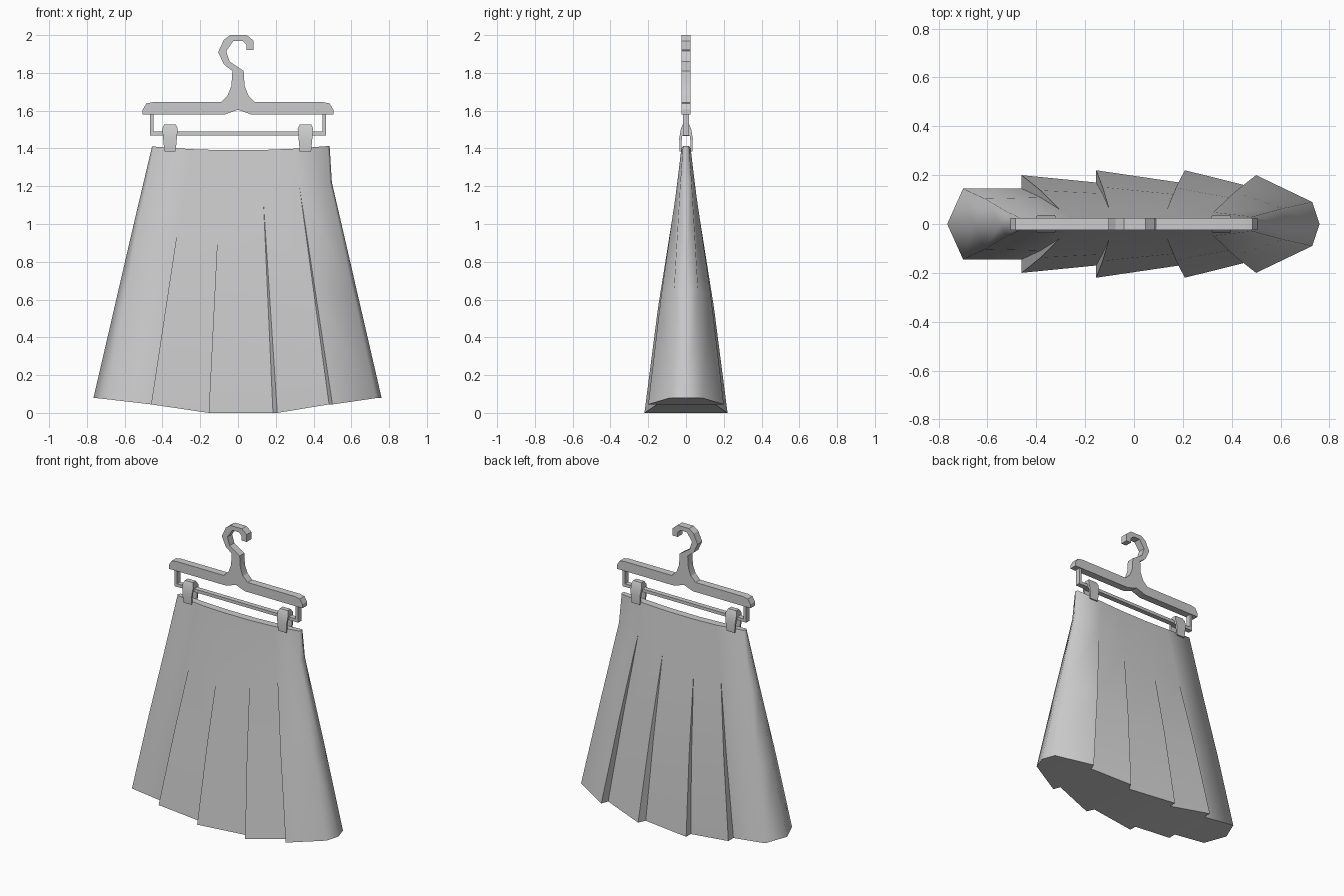
import bpy, bmesh, math

if "Cube" in bpy.data.objects:
    bpy.data.objects.remove(bpy.data.objects["Cube"])


def finish(bm, name, angle):
    bmesh.ops.remove_doubles(bm, verts=bm.verts, dist=0.0005)
    bmesh.ops.recalc_face_normals(bm, faces=bm.faces)
    me = bpy.data.meshes.new(name)
    bm.to_mesh(me)
    bm.free()
    ob = bpy.data.objects.new(name, me)
    bpy.context.collection.objects.link(ob)
    bpy.ops.object.select_all(action='DESELECT')
    ob.select_set(True)
    bpy.context.view_layer.objects.active = ob
    bpy.ops.object.shade_smooth_by_angle(angle=math.radians(angle))
    return ob


def prism(name, ends):
    """Solid between two matching outlines."""
    bm = bmesh.new()
    a, b = [[bm.verts.new(p) for p in e] for e in ends]
    bm.faces.new(a)
    bm.faces.new(b[::-1])
    n = len(a)
    for i in range(n):
        j = (i + 1) % n
        bm.faces.new((a[i], b[i], b[j], a[j]))
    return finish(bm, name, 20)


def plate(name, pts, half):
    return prism(name, [[(x, y, z) for x, z in pts] for y in (-half, half)])


# Skirt: each column runs waist -> pleat top -> middle -> hem (front half)
def column(waist, apex, hem):
    wx, wy = waist
    wz = 1.39 + 0.022 * (wx / 0.47) ** 2
    mid = [(a + h) / 2 for a, h in zip(apex, hem)]
    mid[1] *= 1.06
    return [(wx, wy, wz), apex, tuple(mid), hem]


cols = [
    column((-.455, 0), (-.545, 0, 1.03), (-.765, 0, .08)),
    column((-.445, .016), (-.52, .05, 1.03), (-.70, .145, .073)),
]
pleats = [  # waist x, pleat top, inner hem, outer hem, hem height
    (-.25, (-.305, .06, 1.07), (-.46, .145), (-.46, .20), .045),
    (-.085, (-.103, .065, 1.05), (-.155, .17), (-.155, .22), 0),
    (.125, (.135, .06, 1.11), (.185, .17), (.208, .22), 0),
    (.29, (.325, .048, 1.20), (.482, .152), (.50, .20), .045),
]
for wx, apex, inner, outer, z in pleats:
    for x, y in (inner, outer):
        cols.append(column((wx, .025), apex, (x, y, z)))
cols += [
    column((.475, .016), (.485, .03, 1.22), (.73, .09, .078)),
    column((.485, 0), (.497, 0, 1.22), (.76, 0, .08)),
]
bm = bmesh.new()
grids = [[[bm.verts.new((x, s * y, z)) for x, y, z in c] for c in cols] for s in (-1, 1)]
for g in grids:
    for c, d in zip(g, g[1:]):
        for r in range(3):
            bm.faces.new((c[r], d[r], d[r + 1], c[r + 1]))
# Waist and hem closing strips
front, back = grids
for i in range(len(cols) - 1):
    for r in (0, 3):
        bm.faces.new((front[i][r], front[i + 1][r], back[i + 1][r], back[i][r]))
bmesh.ops.remove_doubles(bm, verts=bm.verts, dist=0.0005)
bmesh.ops.dissolve_degenerate(bm, dist=0.0001, edges=bm.edges)
finish(bm, "pleated_skirt", 68)

# Hanger body with neck and hook
right_side = [(.07, 1.58), (.505, 1.58), (.505, 1.605), (.485, 1.638), (.45, 1.645),
              (.09, 1.645), (.055, 1.68), (.035, 1.73), (.03, 1.81)]
hook = [(-.045, 1.86), (-.062, 1.915), (-.025, 1.97), (.025, 1.97), (.045, 1.95),
        (.045, 1.92), (.083, 1.92), (.083, 1.97), (.047, 2.0), (-.04, 2.0),
        (-.075, 1.975), (-.105, 1.91), (-.075, 1.845)]
left_side = [(-x, z) for x, z in right_side[::-1]]
plate("hanger", [(0, 1.605)] + right_side + hook + left_side, .025)

# Clip rail hanging under the hanger
plate("clip_rail", [(-.467, 1.585), (-.467, 1.468), (.467, 1.468), (.467, 1.585),
                    (.448, 1.585), (.448, 1.489), (-.448, 1.489), (-.448, 1.585)], .017)

# Clips: forked side profile, tapering in width toward the jaws
fork = [(.016, 1.528), (.027, 1.505), (.036, 1.45), (.033, 1.383), (.024, 1.383), (.022, 1.465)]
profile = fork + [(-y, z) for y, z in fork[::-1]]
for cx, side in ((-.36, "left"), (.357, "right")):
    ends = []
    for s in (-1, 1):
        ends.append([(cx + s * (.03 if z > 1.51 else .041 - (1.505 - z) * .09), y, z)
                     for y, z in profile])
    prism(side + "_clip", ends)
